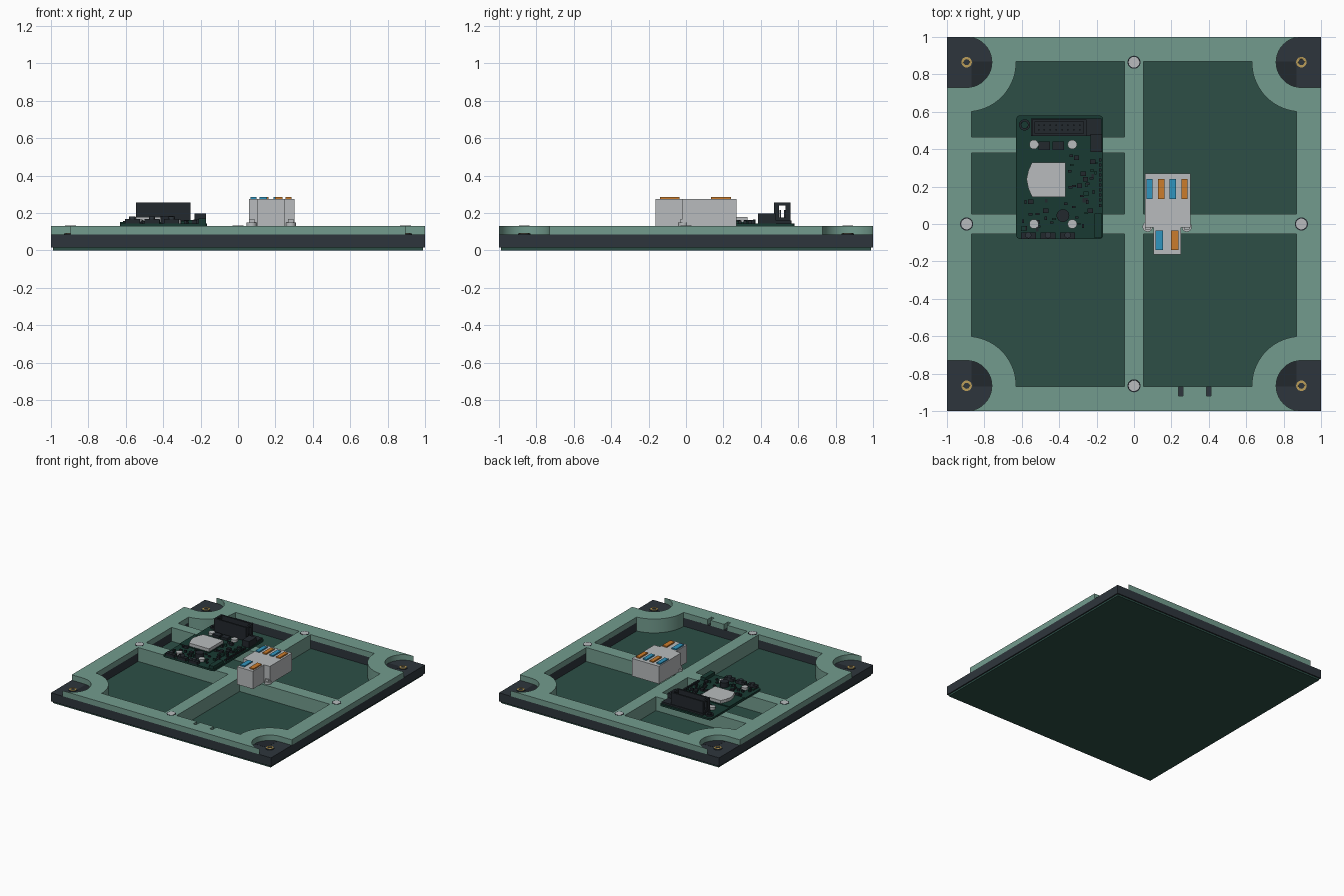
import bpy, bmesh, random
from math import radians, cos, sin, pi

if "Cube" in bpy.data.objects:
    bpy.data.objects.remove(bpy.data.objects["Cube"], do_unlink=True)


def material(name, rgb):
    m = bpy.data.materials.new(name)
    m.use_nodes = True
    m.diffuse_color = (*rgb, 1)
    m.node_tree.nodes["Principled BSDF"].inputs["Base Color"].default_value = (*rgb, 1)
    return m


SAGE = material("sage green", (.17, .33, .27))
PANEL = material("deep green", (.026, .078, .062))
CHAR = material("charcoal", (.027, .036, .045))
DARK = material("dark slate", (.016, .021, .027))
BOARD = material("circuit green", (.009, .042, .032))
GREY = material("light grey", (.48, .50, .51))
BLUE = material("blue", (.03, .30, .52))
ORANGE = material("orange", (.60, .20, .025))
BRASS = material("brass", (.50, .34, .10))


def prism(name, pts, z0, z1, mat):
    """Extrude a flat outline from z0 to z1."""
    bm = bmesh.new()
    face = bm.faces.new([bm.verts.new((x, y, z0)) for x, y in pts])
    top = bmesh.ops.extrude_face_region(bm, geom=[face])["geom"]
    bmesh.ops.translate(bm, vec=(0, 0, z1 - z0),
                        verts=[v for v in top if isinstance(v, bmesh.types.BMVert)])
    bmesh.ops.recalc_face_normals(bm, faces=bm.faces)
    me = bpy.data.meshes.new(name)
    bm.to_mesh(me)
    bm.free()
    me.materials.append(mat)
    ob = bpy.data.objects.new(name, me)
    bpy.context.collection.objects.link(ob)
    return ob


def box(name, x0, x1, y0, y1, z0, z1, mat):
    return prism(name, [(x0, y0), (x1, y0), (x1, y1), (x0, y1)], z0, z1, mat)


def arc(cx, cy, r, a0, a1, n):
    return [(cx + r * cos(radians(a0 + (a1 - a0) * i / n)),
             cy + r * sin(radians(a0 + (a1 - a0) * i / n))) for i in range(n + 1)]


def disc(name, x, y, r, z0, z1, mat, n=24):
    return smooth(prism(name, arc(x, y, r, 0, 360, n)[:-1], z0, z1, mat))


def smooth(ob):
    bpy.ops.object.select_all(action="DESELECT")
    ob.select_set(True)
    bpy.context.view_layer.objects.active = ob
    bpy.ops.object.shade_smooth_by_angle(angle=radians(35))
    return ob


def cut(ob, cutters):
    """Subtract every cutter and apply the result."""
    bpy.context.view_layer.objects.active = ob
    for c in cutters:
        mod = ob.modifiers.new("cut", "BOOLEAN")
        mod.operation, mod.solver, mod.object = "DIFFERENCE", "EXACT", c
        bpy.ops.object.modifier_apply(modifier=mod.name)
    return ob


def discard(cutters):
    for c in cutters:
        bpy.data.objects.remove(c, do_unlink=True)


def ring(name, x, y, r, hole, z0, z1, mat):
    ob = disc(name, x, y, r, z0, z1, mat)
    c = disc("cutter", x, y, hole, z0 - .1, z1 + .1, mat)
    cut(ob, [c])
    discard([c])
    return ob


CORNERS = [(sx, sy) for sx in (-1, 1) for sy in (-1, 1)]
CX, CY, RIM = .895, .865, .87
FLOOR, STEP, TOP = .016, .085, .13

# Face panel and outer frame
box("face_panel", -.99, .99, -.99, .99, 0, FLOOR, PANEL)
frame = box("outer_frame", -1, 1, -1, 1, .0145, STEP, CHAR)
hole = box("cutter", -RIM, RIM, -RIM, RIM, -.1, .2, CHAR)
cut(frame, [hole])
discard([hole])

# Pocket cutters, each rounded around its corner post
pockets = []
for sx, sy in CORNERS:
    inner_y = .465 if (sx, sy) == (-1, 1) else .053
    pts = [(.052, inner_y), (RIM, inner_y)]
    pts += arc(CX, CY, .265, 264.6, 178.9, 16) + [(.052, RIM)]
    pockets.append(prism("pocket_cutter", [(sx * x, sy * y) for x, y in pts], .005, .2, SAGE))
pockets.append(box("pocket_cutter", -RIM, -.052, .053, .38, .005, .2, SAGE))

# Corner notches and cable slots
notches = []
for sx, sy in CORNERS:
    pts = [(1.05, CY - .135), (1.05, 1.05), (CX, 1.05)] + arc(CX, CY, .135, 90, 270, 20)
    notches.append(prism("notch_cutter", [(sx * x, sy * y) for x, y in pts], .05, .2, SAGE))
for x in (.25, .4):
    notches.append(box("slot_cutter", x - .013, x + .013, -.92, -.86, .05, .2, SAGE))

# Back plate with ribs
back_plate = cut(box("back_plate", -1, 1, -1, 1, STEP, TOP, SAGE), pockets + notches)
ribs = cut(box("rib_support", -RIM, RIM, -RIM, RIM, .0145, STEP, SAGE), pockets)
smooth(back_plate)
smooth(ribs)
discard(pockets + notches)

# Corner seats with threaded inserts
for sx, sy in CORNERS:
    xs, ys = sorted((sx * .755, sx * RIM)), sorted((sy * .725, sy * RIM))
    box("corner_seat", *xs, *ys, .05, STEP + .001, DARK)
    disc("insert_boss", sx * CX, sy * CY, .034, .08, .089, CHAR)
    ring("brass_insert", sx * CX, sy * CY, .028, .016, .08, .092, BRASS)

# Magnets in the middle of each side
for x, y in ((0, CY), (0, -CY), (CX, 0), (-CX, 0)):
    ring("magnet_seat", x, y, .035, .029, .12, TOP + .001, DARK)
    disc("magnet", x, y, .029, .12, TOP + .002, GREY)

# Power terminal block
body = [(.058, -.02), (.105, -.02), (.105, -.163), (.25, -.163),
        (.25, -.02), (.303, -.02), (.303, .27), (.058, .27)]
prism("terminal_block", body, TOP, .275, GREY)
for x in (.073, .282):
    ring("terminal_ear", x, -.015, .027, .012, TOP, .15, GREY)
    box("terminal_ear_stop", x - .014, x + .014, -.03, .0, TOP, .168, GREY)
for i, x in enumerate((.083, .145, .208, .27)):
    box("rear_lever", x - .017, x + .017, .135, .24, .27, .285, (BLUE, ORANGE)[i % 2])
for x, mat in ((.135, BLUE), (.219, ORANGE)):
    box("front_lever", x - .02, x + .02, -.138, -.035, .27, .285, mat)

# Controller board with rounded corners
X0, X1, Y0, Y1, R = -.63, -.165, -.08, .58, .02
outline = []
for i, (x, y) in enumerate(((X1 - R, Y1 - R), (X0 + R, Y1 - R), (X0 + R, Y0 + R), (X1 - R, Y0 + R))):
    outline += arc(x, y, R, i * 90, i * 90 + 90, 4)
prism("circuit_board", outline, TOP, .145, BOARD)
B = .144
for x in (-.535, -.33):
    for y in (0, .425):
        disc("board_screw", x, y, .025, B, .165, GREY)

# Ribbon connector with an open shroud and pins
box("connector_base", -.55, -.175, .47, .565, B, .16, DARK)
shroud = box("connector_shroud", -.545, -.255, .47, .56, B, .257, DARK)
well = box("cutter", -.53, -.27, .483, .547, .17, .3, DARK)
window = box("cutter", -.6, -.2, .498, .532, .175, .24, DARK)
cut(shroud, [well, window])
discard([well, window])
for i in range(8):
    for y in (.503, .527):
        x = -.51 + i * .0314
        box("connector_pin", x - .004, x + .004, y - .004, y + .004, .16, .215, CHAR)
for x in (-.585, -.21):
    ring("mount_ring", x, .53, .03, .018, B, .158, DARK)

# Radio module with its antenna strip
box("radio_base", -.63, -.36, .14, .335, B, .153, BOARD)
prism("radio_shield", [(-.545, .145), (-.365, .145), (-.365, .33), (-.545, .33),
                       (-.565, .285), (-.575, .24), (-.565, .19)], .15, .178, GREY)

# Larger components
box("side_socket", -.232, -.17, .385, .48, B, .197, DARK)
disc("buzzer", -.38, .045, .034, B, .185, DARK)
box("corner_socket", -.212, -.17, -.075, .055, B, .17, BOARD)
for x in (-.48, -.405):
    box("driver_chip", x - .03, x + .03, .395, .44, B, .165, DARK)
for x in (-.565, -.46, -.355):
    box("push_button", x - .04, x + .04, -.08, -.045, B, .168, DARK)
    disc("button_cap", x, -.06, .017, B, .18, CHAR, 12)
for i in range(10):
    y = .1 + i * .027
    box("header_pin", -.188, -.174, y - .008, y + .008, B, .16, DARK)

# Small surface components
random.seed(4)
for i in range(46):
    x = random.uniform(-.35, -.2) if i % 2 else random.uniform(-.6, -.22)
    y = random.uniform(.08, .37) if i % 2 else random.uniform(-.03, .125)
    w, d = random.choice(((.006, .01), (.01, .006), (.014, .012)))
    box("small_component", x - w, x + w, y - d, y + d, B,
        random.uniform(.152, .165), random.choice((DARK, DARK, BOARD)))
